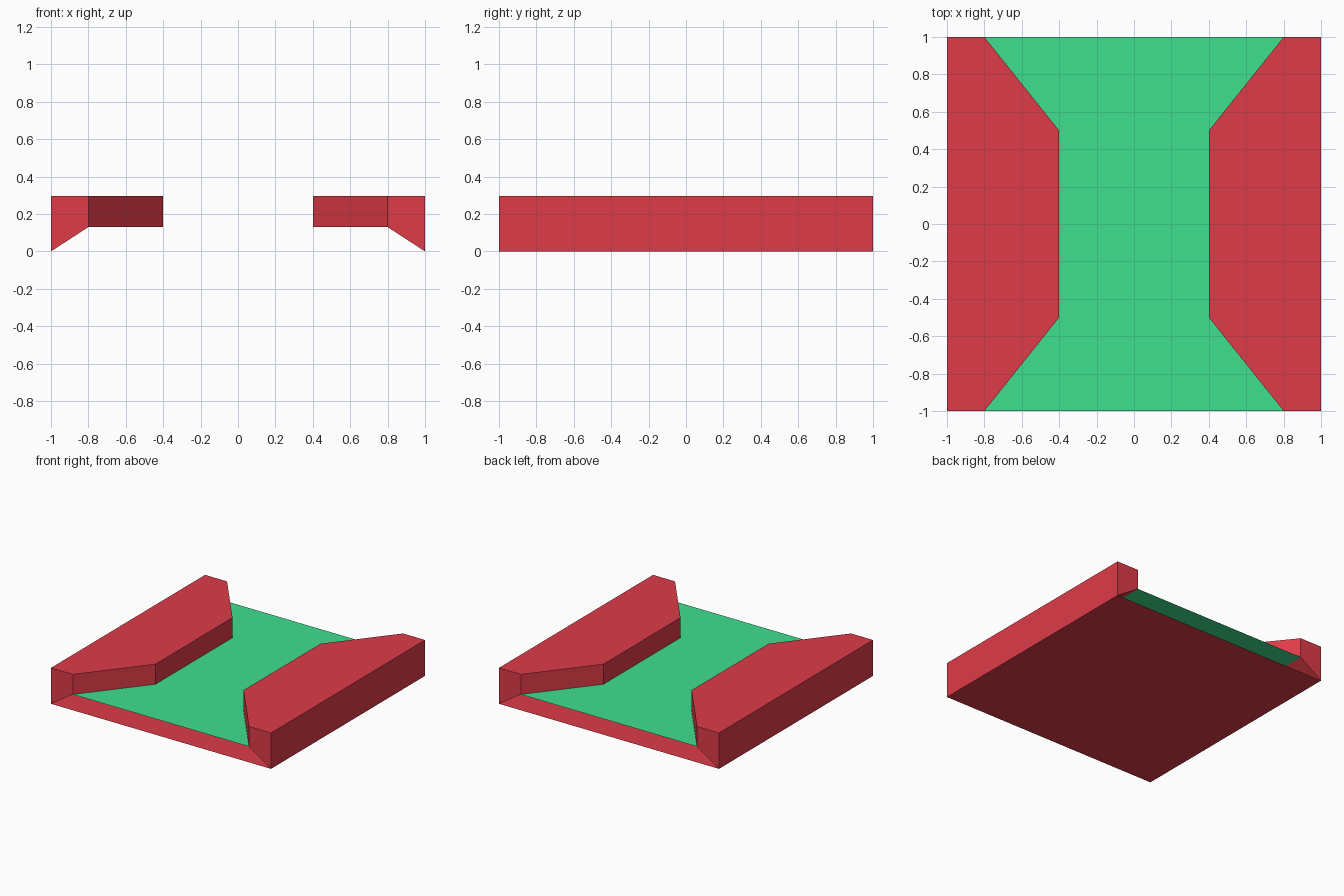
import bpy
import bmesh

cube = bpy.data.objects.get("Cube")
if cube:
    bpy.data.objects.remove(cube, do_unlink=True)

TOP, FLOOR = 0.295, 0.13


def make_material(name, rgb):
    linear = [((c / 255 + 0.055) / 1.055) ** 2.4 for c in rgb] + [1]
    mat = bpy.data.materials.new(name)
    mat.use_nodes = True
    mat.diffuse_color = linear
    mat.node_tree.nodes["Principled BSDF"].inputs["Base Color"].default_value = linear
    return mat


def finish(bm, name, mat):
    mesh = bpy.data.meshes.new(name)
    bm.to_mesh(mesh)
    bm.free()
    mesh.materials.append(mat)
    obj = bpy.data.objects.new(name, mesh)
    bpy.context.collection.objects.link(obj)


def make_sheet(name, half_width, z, mat, up):
    bm = bmesh.new()
    corners = [(-half_width, -1), (half_width, -1), (half_width, 1), (-half_width, 1)]
    face = bm.faces.new([bm.verts.new((x, y, z)) for x, y in corners])
    if not up:
        face.normal_flip()
    finish(bm, name, mat)


def make_wall(name, side, mat):
    # Plan outline: straight outer side, inner side swelling to the middle
    plan = [(1, -1), (1, 1), (0.8, 1), (0.4, 0.5), (0.4, -0.5), (0.8, -1)]
    bm = bmesh.new()
    top = [bm.verts.new((side * x, y, TOP)) for x, y in plan]
    low = [bm.verts.new((side * x, y, 0 if x == 1 else FLOOR)) for x, y in plan]
    faces = [bm.faces.new(top)]
    for i in range(len(plan)):
        j = (i + 1) % len(plan)
        faces.append(bm.faces.new((low[i], low[j], top[j], top[i])))
    # Slope joining the base edge to the floor edge
    faces.append(bm.faces.new((low[0], low[5], low[2], low[1])))
    if side < 0:
        bmesh.ops.reverse_faces(bm, faces=faces)
    finish(bm, name, mat)


red = make_material("red", (222, 59, 72))
green = make_material("green", (62, 224, 143))

# Hollow base, open at the front and back
make_sheet("base", 1, 0, red, False)
make_sheet("floor", 0.8, FLOOR, green, True)
make_wall("left_wall", 1, red)
make_wall("right_wall", -1, red)
